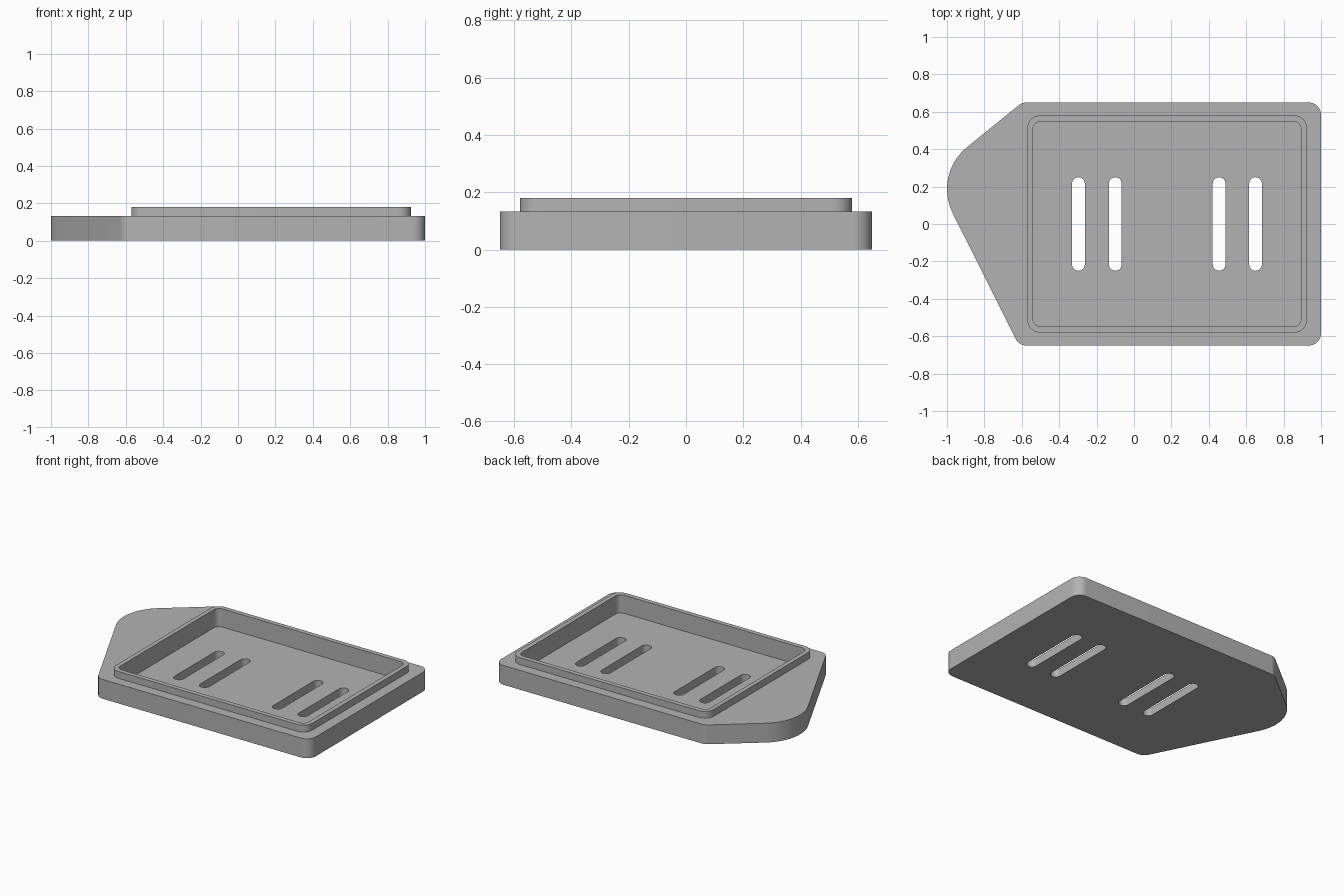
import bpy, bmesh, math
from mathutils import Vector

cube = bpy.data.objects.get("Cube")
if cube:
    bpy.data.objects.remove(cube, do_unlink=True)

BODY_TOP, RIM_TOP, FLOOR = 0.133, 0.18, 0.055

grey = bpy.data.materials.new("plain grey")
grey.use_nodes = True
colour = (0.45, 0.45, 0.45, 1)
grey.diffuse_color = colour
grey.node_tree.nodes["Principled BSDF"].inputs["Base Color"].default_value = colour


def rounded(corners, steps=10):
    """Counter-clockwise outline from (x, y, radius) corners, each one filleted."""
    points = []
    for i, (x, y, r) in enumerate(corners):
        p = Vector((x, y))
        a = (Vector(corners[i - 1][:2]) - p).normalized()
        b = (Vector(corners[(i + 1) % len(corners)][:2]) - p).normalized()
        half = a.angle(b) / 2
        centre = p + (a + b).normalized() * (r / math.sin(half))
        start = p + a * (r / math.tan(half)) - centre
        turn = math.pi - 2 * half
        for k in range(steps + 1):
            angle = turn * k / steps
            c, s = math.cos(angle), math.sin(angle)
            points.append(centre + Vector((start.x * c - start.y * s,
                                           start.x * s + start.y * c)))
    return points


def rectangle(x0, x1, y, r):
    return rounded([(x0, -y, r), (x1, -y, r), (x1, y, r), (x0, y, r)])


def prism(name, outline, z0, z1):
    bm = bmesh.new()
    base = bm.faces.new([bm.verts.new((p.x, p.y, z0)) for p in outline])
    top = bmesh.ops.extrude_face_region(bm, geom=[base])["geom"]
    bmesh.ops.translate(bm, vec=(0, 0, z1 - z0),
                        verts=[v for v in top if isinstance(v, bmesh.types.BMVert)])
    bmesh.ops.recalc_face_normals(bm, faces=bm.faces)
    mesh = bpy.data.meshes.new(name)
    bm.to_mesh(mesh)
    bm.free()
    mesh.materials.append(grey)
    obj = bpy.data.objects.new(name, mesh)
    bpy.context.collection.objects.link(obj)
    return obj


def combine(target, tool, operation):
    mod = target.modifiers.new(tool.name, "BOOLEAN")
    mod.operation, mod.solver, mod.object = operation, "EXACT", tool
    bpy.context.view_layer.objects.active = target
    bpy.ops.object.modifier_apply(modifier=mod.name)
    bpy.data.objects.remove(tool, do_unlink=True)


# Plate with a rounded, off-centre point on one end
tray = prism("tray", rounded([
    (-0.615, -0.65, 0.067), (1, -0.65, 0.067), (1, 0.65, 0.067),
    (-0.5975, 0.65, 0.067), (-1.073, 0.265, 0.288)]), 0, BODY_TOP)

# Raised rim, pocket inside it and the four slots through the floor
combine(tray, prism("rim", rectangle(-0.57, 0.925, 0.58, 0.067), 0.1, RIM_TOP), "UNION")
combine(tray, prism("pocket", rectangle(-0.54, 0.893, 0.548, 0.04), FLOOR, 0.3), "DIFFERENCE")
for x in (-0.297, -0.1, 0.455, 0.65):
    slot = prism("slot", rectangle(x - 0.034, x + 0.034, 0.25, 0.0335), -0.1, 0.2)
    combine(tray, slot, "DIFFERENCE")

# Smooth the rounded corners only
bpy.ops.object.select_all(action="DESELECT")
tray.select_set(True)
bpy.context.view_layer.objects.active = tray
bpy.ops.object.shade_smooth_by_angle(angle=math.radians(30))
